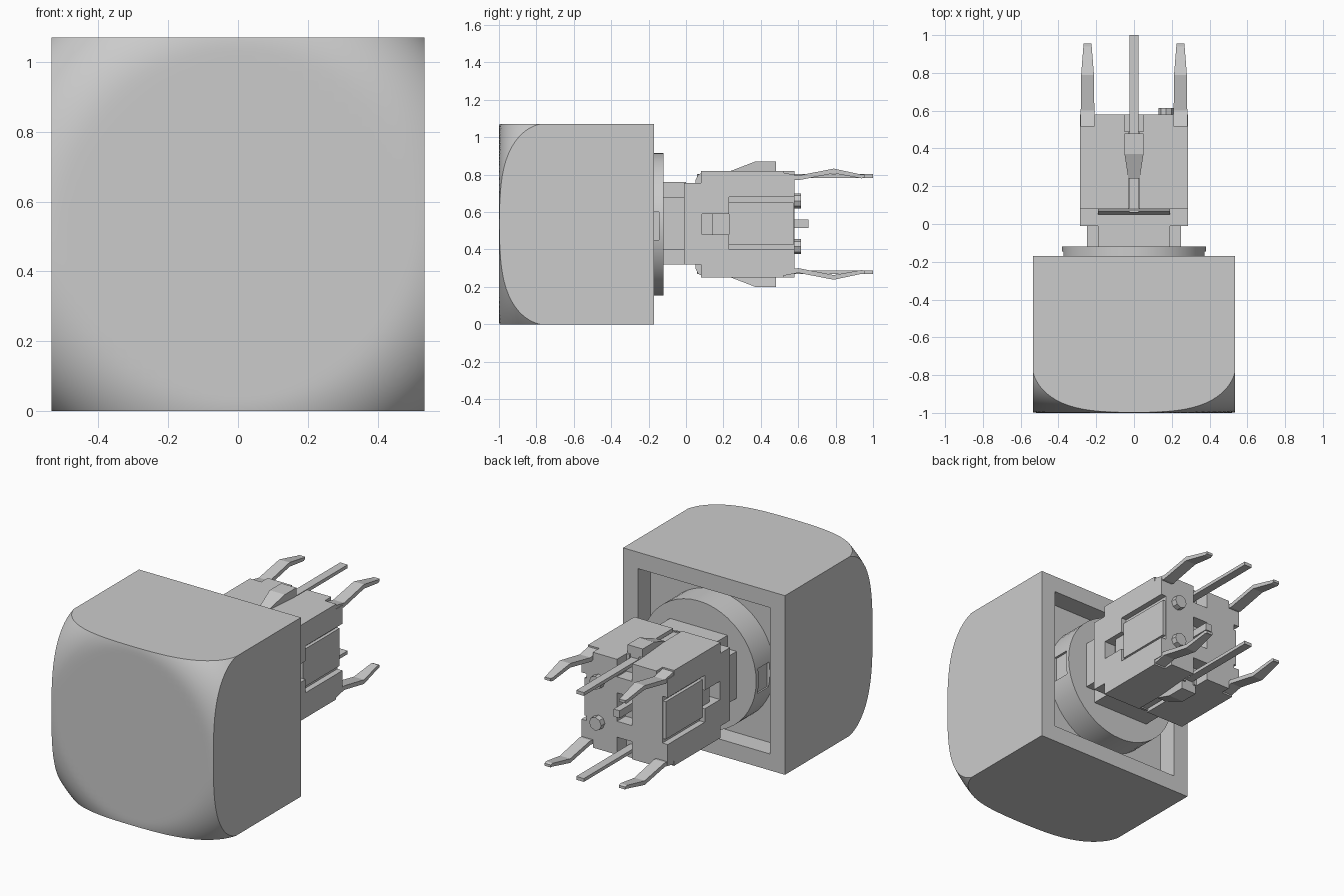
import bpy, bmesh, math
from mathutils import Matrix

if "Cube" in bpy.data.objects:
    bpy.data.objects.remove(bpy.data.objects["Cube"], do_unlink=True)

CZ = 0.535  # height of the centre axis
grey = bpy.data.materials.new("light grey plastic")
grey.diffuse_color = (0.6, 0.6, 0.6, 1)
grey.use_nodes = True
grey.node_tree.nodes["Principled BSDF"].inputs["Base Color"].default_value = (0.6, 0.6, 0.6, 1)


def finish(bm, name):
    bmesh.ops.recalc_face_normals(bm, faces=bm.faces)
    me = bpy.data.meshes.new(name)
    bm.to_mesh(me)
    bm.free()
    ob = bpy.data.objects.new(name, me)
    bpy.context.collection.objects.link(ob)
    me.materials.append(grey)
    return ob


def add_box(bm, x0, x1, y0, y1, z0, z1):
    m = Matrix.Translation(((x0 + x1) / 2, (y0 + y1) / 2, (z0 + z1) / 2))
    bmesh.ops.create_cube(bm, size=1, matrix=m @ Matrix.Diagonal((x1 - x0, y1 - y0, z1 - z0, 1)))


def boxes(name, *dims):
    bm = bmesh.new()
    for d in dims:
        add_box(bm, *d)
    return finish(bm, name)


def cylinder(name, x, z, r, y0, y1, n):
    bm = bmesh.new()
    m = Matrix.Translation((x, (y0 + y1) / 2, z)) @ Matrix.Rotation(math.pi / 2, 4, 'X')
    bmesh.ops.create_cone(bm, cap_ends=True, segments=n, radius1=r, radius2=r, depth=y1 - y0, matrix=m)
    return finish(bm, name)


def extrude_profile(name, pts, x, widths):
    """Side profile of (y, z) points, extruded across x with a half width per point."""
    bm = bmesh.new()
    a = [bm.verts.new((x - w, y, z)) for (y, z), w in zip(pts, widths)]
    b = [bm.verts.new((x + w, y, z)) for (y, z), w in zip(pts, widths)]
    n = len(pts)
    bm.faces.new(a)
    bm.faces.new(b)
    for i in range(n):
        j = (i + 1) % n
        bm.faces.new((a[i], a[j], b[j], b[i]))
    return finish(bm, name)


def cut(ob, cutters):
    """Subtract each cutter in turn and bake the result."""
    for c in cutters:
        mod = ob.modifiers.new("cut", 'BOOLEAN')
        mod.object = c
        mod.solver = 'EXACT'
        c.hide_render = True
    deps = bpy.context.evaluated_depsgraph_get()
    me = bpy.data.meshes.new_from_object(ob.evaluated_get(deps))
    ob.modifiers.clear()
    ob.data = me
    for c in cutters:
        bpy.data.objects.remove(c, do_unlink=True)


def smooth(ob):
    bpy.ops.object.select_all(action='DESELECT')
    bpy.context.view_layer.objects.active = ob
    ob.select_set(True)
    bpy.ops.object.shade_smooth_by_angle(angle=math.radians(30))


def mirror_z(pts):
    return [(y, 2 * CZ - z) for y, z in pts]


# Key cap: square block whose front is rounded off around its axis
H, FLAT, R = 0.535, 0.50, 0.26
bm = bmesh.new()
bmesh.ops.create_grid(bm, x_segments=36, y_segments=36, size=1)
for v in bm.verts:
    x = H * math.sin(v.co.x * math.pi / 2)
    z = H * math.sin(v.co.y * math.pi / 2)
    d = max(0.0, math.hypot(x, z) - FLAT)
    v.co = (x, -1 + R - math.sqrt(max(0, R * R - d * d)), CZ + z)
rim = [e for e in bm.edges if e.is_boundary]
ext = bmesh.ops.extrude_edge_only(bm, edges=rim)["geom"]
for v in ext:
    if isinstance(v, bmesh.types.BMVert):
        v.co.y = -0.17
bmesh.ops.holes_fill(bm, edges=[e for e in bm.edges if e.is_boundary], sides=0)
cap = finish(bm, "key_cap")
cut(cap, [boxes("cap_recess", (-0.437, 0.437, -0.29, -0.1, CZ - 0.437, CZ + 0.437))])
smooth(cap)

# Round collar with a catch pocket on each side
collar = cylinder("collar", 0, CZ, 0.38, -0.295, -0.12, 48)
cut(collar, [boxes("pocket", (s * 0.41 - 0.05, s * 0.41 + 0.05, -0.25, -0.145, 0.45, 0.60)) for s in (-1, 1)])
smooth(collar)

# Cross-shaped plunger stem
boxes("plunger_stem", (-0.25, 0.25, -0.13, 0.0, 0.40, 0.68))
boxes("plunger_web", (-0.19, 0.19, -0.13, 0.0, 0.32, 0.76))

# Switch housing with side windows, leg notches, pin grooves and back socket
housing = boxes("switch_housing", (-0.285, 0.285, 0.08, 0.58, 0.25, 0.82))
cutters = [boxes("back_socket", (-0.05, 0.05, 0.50, 0.7, 0.45, 0.62))]
for s in (-1, 1):
    cutters.append(extrude_profile("window", [(0.23, 0.40), (0.7, 0.40), (0.7, 0.68), (0.23, 0.68)],
                                   s * 0.30, [0.05] * 4))
    cutters.append(boxes("slot", (s * 0.30 - 0.045, s * 0.30 + 0.045, 0.13, 0.24, 0.48, 0.59)))
    cutters.append(boxes("catch_hole", (s * 0.30 - 0.09, s * 0.30 + 0.09, 0.085, 0.14, 0.48, 0.59)))
    zc = CZ + s * 0.29
    cutters.append(boxes("pin_groove", (-0.03, 0.03, 0.05, 0.7, zc - 0.04, zc + 0.04)))
    cutters.append(boxes("pin_notch", (-0.05, 0.05, 0.49, 0.7, zc - 0.11, zc + 0.11)))
    for t in (-1, 1):
        cutters.append(boxes("leg_notch", (t * 0.25 - 0.04, t * 0.25 + 0.04, 0.52, 0.7, zc - 0.035, zc + 0.035)))
cut(housing, cutters)
boxes("housing_front", (-0.285, 0.285, -0.01, 0.082, 0.32, 0.755))
for s in (-1, 1):
    # Sloped lower lip in the window
    extrude_profile("window_panel", [(0.23, 0.425), (0.575, 0.425), (0.575, 0.65), (0.23, 0.65)],
                    s * 0.257, [0.012] * 4)

# Ridges, pins and legs, the same above and below
leg = [(0.50, 0.785), (0.60, 0.77), (0.79, 0.807), (0.94, 0.78), (0.955, 0.785),
       (0.955, 0.80), (0.94, 0.80), (0.79, 0.832), (0.60, 0.795), (0.50, 0.815)]
leg_w = [0.036, 0.036, 0.034, 0.022, 0.02, 0.02, 0.022, 0.034, 0.036, 0.036]
ridge = [(0.24, 0.80), (0.24, 0.82), (0.37, 0.87), (0.48, 0.87), (0.48, 0.80)]
pin = [(0.06, 0.782), (1.0, 0.782), (1.0, 0.802), (0.06, 0.802)]
fillet = [(0.05, 0.74), (0.05, 0.77), (0.065, 0.80), (0.085, 0.81), (0.085, 0.74)]
for label, f in (("upper", list), ("lower", mirror_z)):
    extrude_profile(label + "_ridge", f(ridge), 0, [0.03, 0.03, 0.05, 0.05, 0.05])
    extrude_profile(label + "_pin", f(pin), 0, [0.025] * 4)
    extrude_profile(label + "_front_lip", f(fillet), 0, [0.19] * 5)
    for side, x in (("left", 0.246), ("right", -0.246)):
        extrude_profile(label + "_" + side + "_leg", f(leg), x, leg_w)

# Locating bosses and the small centre contact on the back
for label, z in (("upper", 0.66), ("lower", 0.415)):
    smooth(cylinder(label + "_boss", 0.17, z, 0.04, 0.57, 0.615, 8))
boxes("back_contact", (-0.02, 0.02, 0.49, 0.655, 0.515, 0.56))
